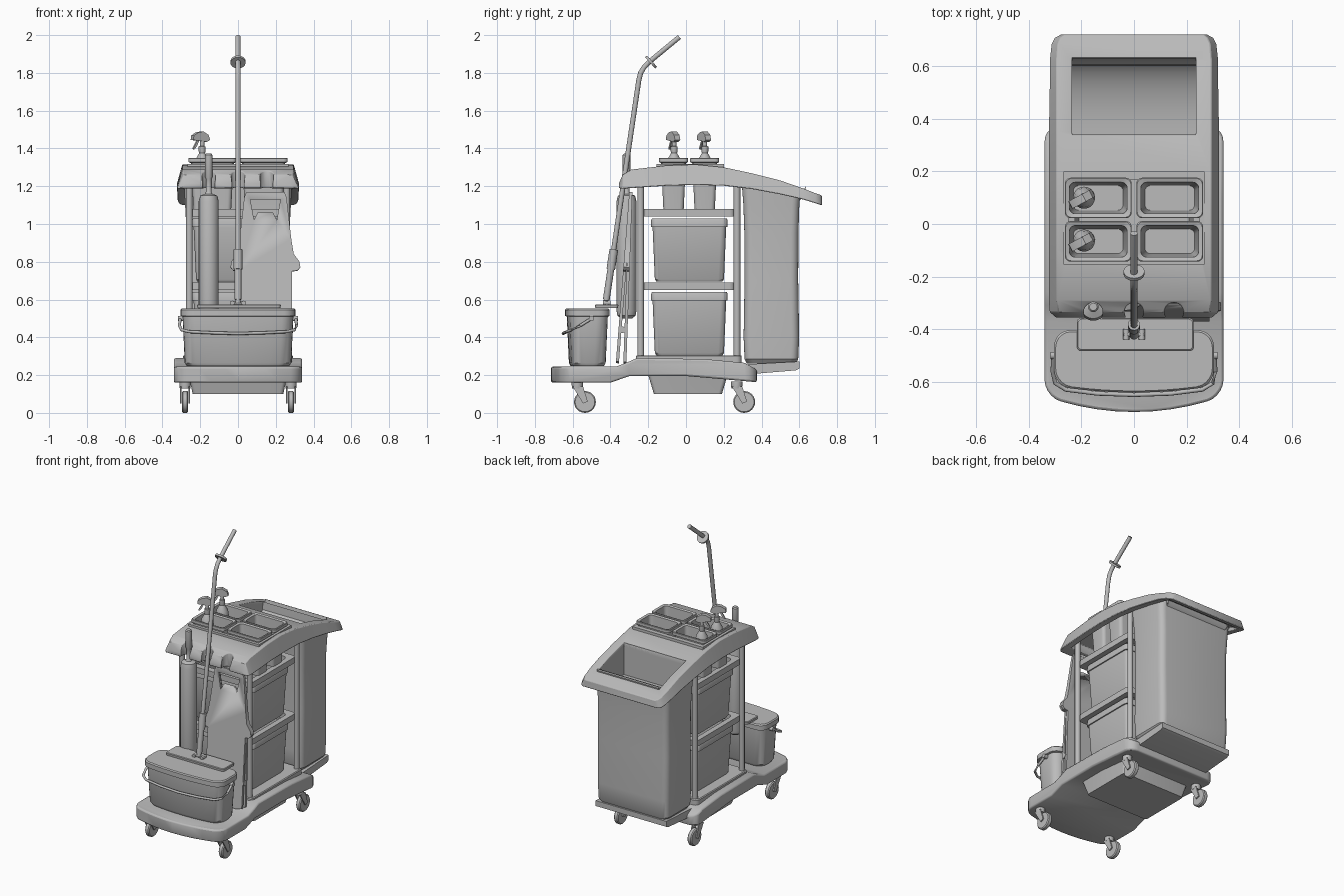
import bpy, bmesh, math
from mathutils import Vector

old = bpy.data.objects.get("Cube")
if old:
    bpy.data.objects.remove(old)

grey = bpy.data.materials.new("mid grey")
grey.use_nodes = True
grey.diffuse_color = (0.5, 0.5, 0.5, 1)
grey.node_tree.nodes["Principled BSDF"].inputs["Base Color"].default_value = (0.5, 0.5, 0.5, 1)


def add(name, bm, smooth=True):
    bmesh.ops.recalc_face_normals(bm, faces=bm.faces)
    me = bpy.data.meshes.new(name)
    bm.to_mesh(me)
    bm.free()
    me.materials.append(grey)
    ob = bpy.data.objects.new(name, me)
    bpy.context.collection.objects.link(ob)
    if smooth:
        bpy.ops.object.select_all(action='DESELECT')
        ob.select_set(True)
        bpy.context.view_layer.objects.active = ob
        bpy.ops.object.shade_smooth_by_angle(angle=math.radians(35))
    return ob


def loft(name, rings, caps=(True, True)):
    bm = bmesh.new()
    vs = [[bm.verts.new(p) for p in ring] for ring in rings]
    n = len(vs[0])
    for a, b in zip(vs, vs[1:]):
        for i in range(n):
            bm.faces.new((a[i], a[(i + 1) % n], b[(i + 1) % n], b[i]))
    for want, ring in zip(caps, (vs[0], vs[-1])):
        if want:
            bm.faces.new(ring)
    return add(name, bm)


def rounded(cx, cy, z, hx, hy, r, bow=0):
    """Rounded rectangle ring whose front edge may bow outwards."""
    pts = []
    for k, (sx, sy) in enumerate(((1, 1), (-1, 1), (-1, -1), (1, -1))):
        for i in range(6):
            a = math.pi / 2 * (k + i / 5)
            pts.append((sx * (hx - r) + r * math.cos(a), sy * (hy - r) + r * math.sin(a)))
        if k == 2:
            pts += [((hx - r) * t / 4, -hy) for t in range(-3, 4)]
    return [(cx + x, cy + y - (bow * (1 - (x / hx) ** 2) if y < 0 else 0), z) for x, y in pts]


def vessel(name, cx, cy, levels, r, bow=0, caps=(True, True)):
    """Stack of rounded rings; each level is (z, half width, half depth)."""
    return loft(name, [rounded(cx, cy, z, hx, hy, min(r, hx * .9, hy * .9), bow) for z, hx, hy in levels], caps)


def lathe(name, x, y, levels, n=20):
    return loft(name, [[(x + r * math.cos(i * math.tau / n), y + r * math.sin(i * math.tau / n), z)
                        for i in range(n)] for z, r in levels])


def prism(name, pts, axis, a, b):
    """Profile in the plane across the axis, extruded from a to b."""
    put = {'x': lambda p, t: (t, *p), 'y': lambda p, t: (p[0], t, p[1]), 'z': lambda p, t: (*p, t)}[axis]
    return loft(name, [[put(p, t) for p in pts] for t in (a, b)])


def tube(name, pts, r, n=12):
    rings, pts = [], [Vector(p) for p in pts]
    for i, p in enumerate(pts):
        d = (pts[min(i + 1, len(pts) - 1)] - pts[max(i - 1, 0)]).normalized()
        u = d.cross(Vector((0.13, 0.31, 0.21))).normalized()
        v = d.cross(u)
        rings.append([p + r * (u * math.cos(k * math.tau / n) + v * math.sin(k * math.tau / n)) for k in range(n)])
    return loft(name, rings)


def boolean(ob, cutter, op='DIFFERENCE'):
    m = ob.modifiers.new("cut", 'BOOLEAN')
    m.object, m.operation, m.solver = cutter, op, 'EXACT'
    cutter.hide_render = True
    cutter.hide_set(True)


def bevel(ob, w, seg=2):
    m = ob.modifiers.new("soft edge", 'BEVEL')
    m.width, m.segments, m.limit_method, m.angle_limit = w, seg, 'ANGLE', math.radians(40)


# Base deck: side profile trimmed by a rounded plan
base = prism("base_deck", [(-.74, .16), (-.4, .16), (-.3, .195), (0, .195), (.2, .178), (.4, .16), (.4, .215),
                           (.31, .265), (.1, .285), (-.26, .29), (-.31, .268), (-.37, .245), (-.74, .245)],
             'x', -.4, .4)
boolean(base, vessel("base_plan", 0, -.14, [(0, .34, .515), (.5, .34, .515)], .06, .06), 'INTERSECT')
bevel(base, .01)
vessel("post_footing", 0, .015, [(.26, .29, .28), (.3, .29, .28), (.305, .285, .275)], .03)
vessel("under_tray", 0, .01, [(.1, .24, .18), (.2, .26, .21)], .02)
prism("bag_tray", [(.28, .2), (.58, .225), (.6, .235), (.6, .272), (.28, .255)], 'x', -.27, .27)

# Casters
for sx in (-1, 1):
    for cy in (-.575, .268):
        x = sx * .28
        lathe("caster_stem", x, cy, [(.13, .028), (.145, .03), (.165, .03)])
        for side in (-.022, .022):
            prism("caster_fork", [(cy - .025, .14), (cy + .03, .14), (cy + .055, .06), (cy + .03, .05)],
                  'x', x + side - .004, x + side + .004)
        wheel = lathe("caster_wheel", 0, 0, [(-.016, .03), (-.016, .052), (-.01, .058), (.01, .058),
                                             (.016, .052), (.016, .03)], 24)
        wheel.rotation_euler.y = math.pi / 2
        wheel.location = (x, cy + .04, .058)

# Posts, shelf frames and storage bins
for x in (-.258, .258):
    for y in (-.24, .27):
        lathe("post", x, y, [(.27, .018), (1.24, .018)], 16)
for z in (.65, 1.04):
    vessel("shelf_frame", 0, .015, [(z, .262, .245), (z + .04, .262, .245), (z + .04, .225, .2),
                                    (z, .225, .2), (z, .262, .245)], .03, caps=(False, False))
for z in (.305, .695):
    vessel("storage_bin", 0, .018, [(z, .215, .175), (z + .012, .222, .183), (z + .29, .235, .195), (z + .29, .243, .202),
                                    (z + .325, .243, .202), (z + .335, .238, .198), (z + .335, .225, .185),
                                    (z + .015, .21, .172)], .03)

# Waste bag
vessel("waste_bag", 0, .452, [(.262, .25, .13), (.285, .268, .142), (.4, .272, .147), (.7, .272, .142),
                              (.95, .272, .143), (1.1, .28, .148), (1.19, .285, .155)], .04, caps=(True, False))

# Curved top: cross sections lofted from front to back
sections = [(-.355, .275, 1.215, .3, 1.19), (-.335, .288, 1.262, .322, 1.188), (-.29, .295, 1.288, .325, 1.19),
            (-.1, .295, 1.31, .325, 1.203), (.05, .295, 1.315, .325, 1.207), (.2, .295, 1.3, .325, 1.203),
            (.35, .295, 1.268, .325, 1.185), (.5, .295, 1.23, .322, 1.157), (.62, .295, 1.188, .322, 1.13),
            (.685, .29, 1.163, .315, 1.11), (.708, .28, 1.155, .303, 1.102), (.72, .265, 1.15, .28, 1.1)]
top = loft("top_cover", [[(-b, y, zb), (-t, y, zt), (t, y, zt), (b, y, zb)] for y, t, zt, b, zb in sections])
roof = [(y, zt - .035) for y, t, zt, b, zb in sections[3:9]]
boolean(top, prism("cover_hollow", [(-.28, 1.0), (-.28, 1.25)] + roof + [(.68, 1.12), (.68, 1.0)], 'x', -.28, .28))
boolean(top, prism("waste_opening_cutter", [(-.235, .34), (.235, .34), (.235, .63), (-.235, .63)], 'z', .9, 1.5))
boolean(top, prism("bin_opening_cutter", [(-.25, -.135), (.25, -.135), (.25, .17), (-.25, .17)], 'z', 1.1, 1.5))
for x in (-.155, 0, .152):
    boolean(top, lathe("tool_notch_cutter", x, -.335, [(1.1, .036), (1.4, .036)]))
bevel(top, .006)

# Curved chute below the waste opening
arc = [(.34 + .29 * math.sin(a), 1.2 - .15 * math.cos(a)) for a in (math.pi / 2 * i / 10 for i in range(11))]
prism("waste_chute", [(.34, 1.27), (.335, 1.27), (.335, 1.04)] + [(y + .004, z - .008) for y, z in arc]
      + arc[::-1], 'x', -.235, .235)
for s in (-1, 1):
    prism("chute_side", [(.335, 1.26), (.335, 1.04), (.5, 1.06), (.63, 1.15), (.63, 1.18), (.5, 1.225)],
          'x', s * .235, s * .242)

# Small caddies set into the top
prism("caddy_rim_plate", [(-.268, -.155), (.268, -.155), (.268, -.135), (-.268, -.135)], 'z', 1.3, 1.318)
prism("caddy_rim_plate", [(-.268, .17), (.268, .17), (.268, .2), (-.268, .2)], 'z', 1.27, 1.318)
for s in (-1, 1):
    prism("caddy_rim_plate", [(s * .25, -.135), (s * .268, -.135), (s * .268, .17), (s * .25, .17)], 'z', 1.29, 1.318)
    for cy in (-.066, .099):
        vessel("caddy", s * .136, cy, [(1.08, .1, .054), (1.3, .112, .064), (1.322, .114, .066), (1.328, .127, .077),
                                       (1.347, .127, .077), (1.35, .124, .074), (1.345, .11, .06),
                                       (1.09, .095, .047)], .022)

# Spray bottles
for cy in (-.063, .1):
    x = -.19
    lathe("spray_bottle", x, cy, [(1.09, .04), (1.3, .042), (1.34, .036), (1.375, .016), (1.385, .018),
                                  (1.41, .018), (1.412, .012), (1.445, .012)])
    head = prism("spray_head", [(-.06, 1.445), (-.058, 1.468), (-.03, 1.485), (.0, 1.49), (.03, 1.472),
                                (.04, 1.445), (.02, 1.435), (-.02, 1.44)], 'y', -.016, .016)
    trigger = prism("spray_trigger", [(-.03, 1.445), (-.018, 1.445), (-.035, 1.41), (-.05, 1.395), (-.055, 1.4)],
                    'y', -.006, .006)
    for part in (head, trigger):
        part.location = (x, cy, 0)
        part.rotation_euler.z = math.radians(28)

# Bucket with lid and wire handle
vessel("bucket", 0, -.51, [(.247, .27, .075), (.265, .282, .085), (.51, .293, .096), (.513, .304, .106),
                           (.545, .304, .106), (.552, .298, .1)], .06, .025)
half = [(.306, -.5, .5), (.31, -.56, .462), (.3, -.605, .44), (.26, -.63, .43), (.14, -.645, .424), (0, -.65, .42)]
tube("bucket_handle", half + [(-x, y, z) for x, y, z in half[-2::-1]], .008)
for s in (-1, 1):
    tube("handle_pivot", [(s * .28, -.5, .5), (s * .318, -.5, .5)], .014)

# Mop with a bent handle
vessel("mop_plate", .005, -.42, [(.555, .22, .06), (.57, .222, .062), (.574, .218, .058)], .015)
for s in (-1, 1):
    tube("mop_clip", [(s * .03, -.44, .582), (s * .03, -.4, .582)], .012)
tube("mop_joint", [(-.04, -.42, .582), (.04, -.42, .582)], .01)
tube("mop_pole", [(0, -.425, .58), (0, -.25, 1.76), (0, -.24, 1.8), (0, -.222, 1.83), (0, -.195, 1.858),
                  (0, -.035, 1.99)], .0135)
tube("mop_sleeve", [(0, -.422, .6), (0, -.386, .84)], .018)
tube("mop_clamp", [(0, -.398, .76), (0, -.386, .84), (0, -.382, .865)], .023)
tube("grip_disc", [(0, -.19, 1.853), (0, -.18, 1.862)], .04, 20)

# Long duster hanging at the front
duster = lathe("duster", 0, 0, [(.5, .03), (.515, .048), (.54, .053), (1.12, .053), (1.15, .045), (1.16, .02),
                                (1.17, .015), (1.24, .015), (1.25, .02), (1.365, .02), (1.372, .014)])
duster.location = (-.155, -.315, 0)

# Folded floor sign
edge = [(.1, 1.17), (.112, 1.14), (.128, 1.0), (.137, .92), (.15, .84), (.18, .8), (.185, .77), (.17, .752), (.142, .748),
        (.142, .27), (.1, .26)]
outline = edge + [(-x, z) for x, z in edge[::-1]]
for tilt in (-2, -4.5):
    sign = prism("floor_sign", [(x, z - 1.17) for x, z in outline], 'y', -.008, .008)
    grip = prism("sign_grip_cutter", [(-.08, -.04), (.08, -.04), (.06, -.15), (.04, -.11), (-.04, -.11),
                                      (-.06, -.15)], 'y', -.05, .05)
    for part in (sign, grip):
        part.location = (.145, -.292, 1.17)
        part.rotation_euler.x = math.radians(tilt)
    boolean(sign, grip)
tube("sign_hinge", [(.01, -.338, .44), (.29, -.338, .44)], .018)
